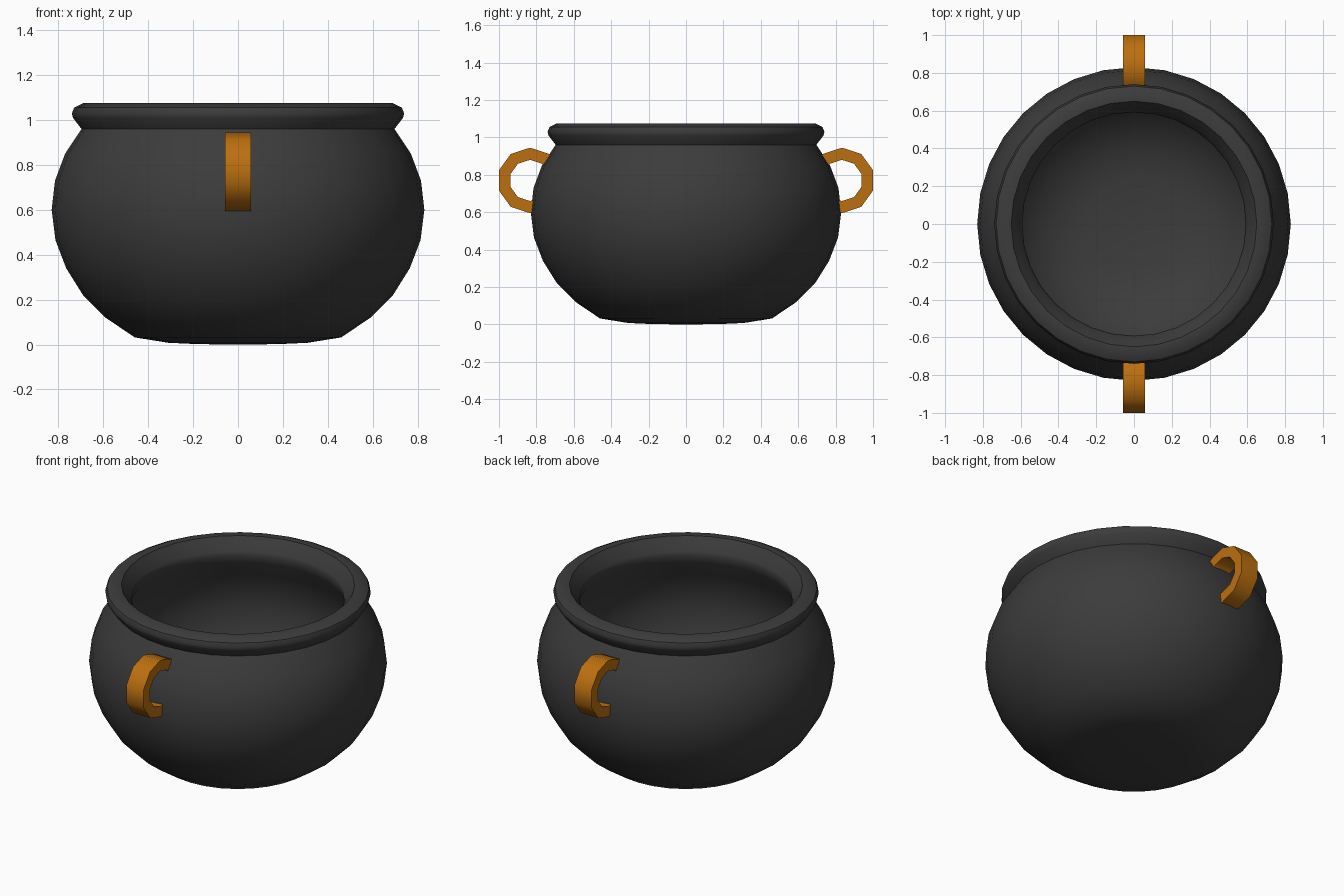
import bpy, bmesh
from math import sin, cos, pi, radians

default = bpy.data.objects.get("Cube")
if default:
    bpy.data.objects.remove(default)


def make_material(name, rgb, roughness=0.7):
    mat = bpy.data.materials.new(name)
    mat.use_nodes = True
    mat.diffuse_color = (*rgb, 1)
    bsdf = mat.node_tree.nodes["Principled BSDF"]
    bsdf.inputs["Base Color"].default_value = (*rgb, 1)
    bsdf.inputs["Roughness"].default_value = roughness
    return mat


def finish(name, bm, mat, angle=40):
    bmesh.ops.recalc_face_normals(bm, faces=bm.faces)
    mesh = bpy.data.meshes.new(name)
    bm.to_mesh(mesh)
    bm.free()
    mesh.materials.append(mat)
    obj = bpy.data.objects.new(name, mesh)
    bpy.context.collection.objects.link(obj)
    bpy.ops.object.select_all(action='DESELECT')
    obj.select_set(True)
    bpy.context.view_layer.objects.active = obj
    bpy.ops.object.shade_smooth_by_angle(angle=radians(angle))
    return obj


def lathe(name, profile, mat, sides=32):
    """Revolve a radius/height profile around z."""
    bm = bmesh.new()
    verts = [bm.verts.new((r, 0, z)) for r, z in profile]
    edges = [bm.edges.new(pair) for pair in zip(verts, verts[1:])]
    bmesh.ops.spin(bm, geom=verts + edges, cent=(0, 0, 0), axis=(0, 0, 1),
                   angle=2 * pi, steps=sides, use_merge=True)
    bmesh.ops.remove_doubles(bm, verts=bm.verts, dist=0.0005)
    return finish(name, bm, mat)


def ring_handle(name, side, mat):
    """Flat-sided ring arc whose ends sink into the pot wall."""
    outer, inner, half_width = 0.175, 0.11, 0.058
    centre_y, centre_z = 0.834, 0.77
    bm = bmesh.new()
    loops = []
    for degrees in range(-126, 163, 36):
        a = radians(degrees)
        loops.append([bm.verts.new((x, side * (centre_y + r * cos(a)),
                                    centre_z + r * sin(a)))
                      for r, x in ((outer, -half_width), (outer, half_width),
                                   (inner, half_width), (inner, -half_width))])
    for a, b in zip(loops, loops[1:]):
        for i in range(4):
            j = (i + 1) % 4
            bm.faces.new((a[i], a[j], b[j], b[i]))
    bm.faces.new(loops[0])
    bm.faces.new(loops[-1])
    return finish(name, bm, mat)


iron = make_material("dark iron", (0.045, 0.045, 0.045))
brass = make_material("orange brass", (0.5, 0.16, 0.005))

# Pot: outer wall, rolled rim, then the inner wall down to the floor
outer_wall = [(0, 0), (0.18, 0.002), (0.31, 0.008), (0.46, 0.032),
              (0.59, 0.12), (0.69, 0.22), (0.765, 0.34), (0.813, 0.465),
              (0.83, 0.6), (0.815, 0.73), (0.77, 0.85), (0.697, 0.96)]
rim = [(0.735, 1.01), (0.74, 1.03), (0.73, 1.055), (0.69, 1.075),
       (0.65, 1.073), (0.63, 1.045), (0.6, 1.0), (0.592, 0.98)]
inner_wall = [(0.605, 0.93), (0.665, 0.83), (0.71, 0.71), (0.72, 0.6),
              (0.7, 0.48), (0.66, 0.38), (0.59, 0.28), (0.5, 0.2),
              (0.39, 0.14), (0.26, 0.11), (0, 0.1)]
lathe("pot", outer_wall + rim + inner_wall, iron)

# Handles
ring_handle("front_handle", -1, brass)
ring_handle("back_handle", 1, brass)
